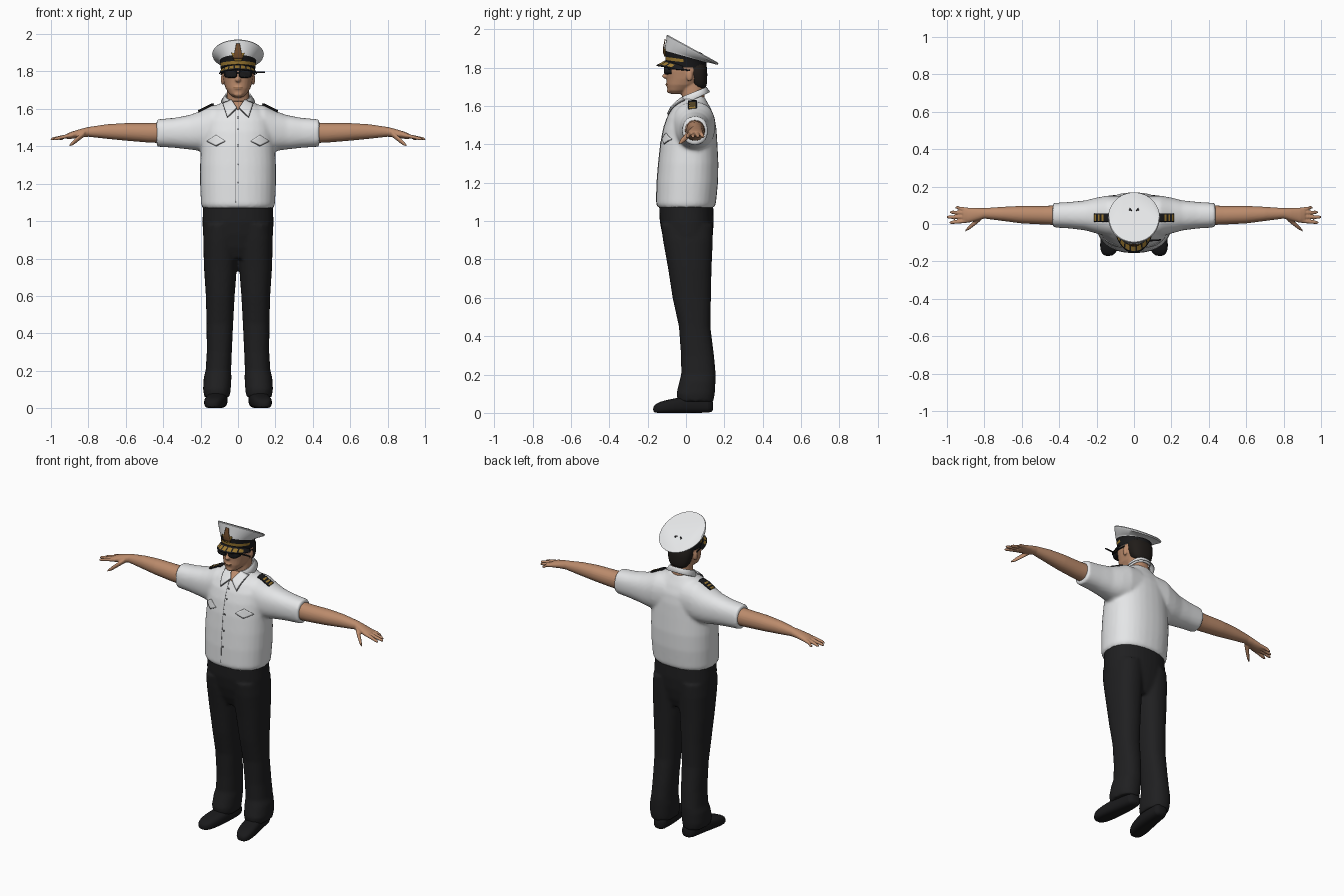
import bpy, bmesh, math
from mathutils import Vector
from mathutils.bvhtree import BVHTree

if "Cube" in bpy.data.objects:
    bpy.data.objects.remove(bpy.data.objects["Cube"])


def material(name, r, g, b):
    m = bpy.data.materials.new(name)
    m.use_nodes = True
    m.diffuse_color = (r, g, b, 1)
    bsdf = m.node_tree.nodes["Principled BSDF"]
    bsdf.inputs["Base Color"].default_value = (r, g, b, 1)
    bsdf.inputs["Roughness"].default_value = 0.7
    return m


WHITE = material("white cloth", .78, .79, .8)
CLOTH = material("black cloth", .014, .014, .015)
BLACK = material("black leather", .01, .01, .011)
SKIN = material("skin", .5, .26, .15)
HAIR = material("dark hair", .015, .012, .01)
GOLD = material("gold braid", .33, .19, .03)
BROWN = material("bronze badge", .16, .07, .025)
GREY = material("seam grey", .16, .16, .17)


def loft(bm, rings, axis="z", n=32, power=2.3, caps=True):
    """Skin rings of (position, centre u, centre v, half u, half v, tilt)."""
    loops = []
    for pos, cu, cv, ru, rv, *tilt in rings:
        loop = []
        for k in range(n):
            c, s = math.cos(2 * math.pi * k / n), math.sin(2 * math.pi * k / n)
            u = cu + ru * math.copysign(abs(c) ** (2 / power), c)
            v = cv + rv * math.copysign(abs(s) ** (2 / power), s)
            w = pos + (tilt[0] * (v - cv) if tilt else 0)
            loop.append(bm.verts.new({"x": (w, u, v), "y": (u, w, v), "z": (u, v, w)}[axis]))
        loops.append(loop)
    rows = [[bm.faces.new((a[k], a[(k + 1) % n], b[(k + 1) % n], b[k])) for k in range(n)]
            for a, b in zip(loops, loops[1:])]
    if caps:
        bm.faces.new(loops[0])
        bm.faces.new(loops[-1])
    return rows


def ball(bm, centre, size):
    made = bmesh.ops.create_uvsphere(bm, u_segments=16, v_segments=10, radius=1)["verts"]
    bmesh.ops.scale(bm, vec=size, verts=made)
    bmesh.ops.translate(bm, vec=centre, verts=made)


def finish(bm, name, mats, voxel=0, smooth=0, subdiv=0, mirror=False, thick=0):
    bmesh.ops.recalc_face_normals(bm, faces=bm.faces)
    me = bpy.data.meshes.new(name)
    bm.to_mesh(me)
    bm.free()
    for m in mats:
        me.materials.append(m)
    me.polygons.foreach_set("use_smooth", [True] * len(me.polygons))
    me.set_sharp_from_angle(angle=math.radians(45))
    ob = bpy.data.objects.new(name, me)
    bpy.context.scene.collection.objects.link(ob)
    if voxel:
        mod = ob.modifiers.new("blend", "REMESH")
        mod.mode, mod.voxel_size, mod.use_smooth_shade = "VOXEL", voxel, True
    if smooth:
        mod = ob.modifiers.new("soften", "SMOOTH")
        mod.factor, mod.iterations = .5, smooth
    if subdiv:
        mod = ob.modifiers.new("round", "SUBSURF")
        mod.levels = mod.render_levels = subdiv
    if thick:
        mod = ob.modifiers.new("thickness", "SOLIDIFY")
        mod.thickness, mod.offset = thick, 0
    if mirror:
        ob.modifiers.new("mirror", "MIRROR")
    return ob


def surface(ob):
    return BVHTree.FromObject(ob, bpy.context.evaluated_depsgraph_get())


def plate(name, tree, corners, mats, lift=.004, thick=.004, top=False, mirror=False, rule=None, n=8):
    """Lay a thin four-cornered plate over a surface, from the front or the top."""
    bm = bmesh.new()
    a, b, c, d = (Vector(p) for p in corners)
    ray = Vector((0, 0, -1)) if top else Vector((0, 1, 0))
    grid = []
    for i in range(n + 1):
        row = []
        for j in range(n + 1):
            p = a.lerp(b, i / n).lerp(d.lerp(c, i / n), j / n)
            start = Vector((p.x, p.y, 3)) if top else Vector((p.x, -1, p.y))
            hit = tree.ray_cast(start, ray)[0]
            if hit is None:
                hit = tree.find_nearest(Vector((p.x, 0, p.y)))[0]
            row.append(bm.verts.new(hit - ray * lift))
        grid.append(row)
    for i in range(n):
        for j in range(n):
            f = bm.faces.new((grid[i][j], grid[i + 1][j], grid[i + 1][j + 1], grid[i][j + 1]))
            f.material_index = rule(i, j) if rule else 0
    return finish(bm, name, mats, thick=thick, mirror=mirror)


# Shirt: body and both sleeves blended into one surface
bm = bmesh.new()
loft(bm, [(1.07, 0, 0, .19, .148), (1.09, 0, 0, .198, .156), (1.2, 0, .007, .203, .16),
          (1.3, 0, .012, .203, .157), (1.4, 0, .015, .197, .149), (1.48, 0, .02, .192, .139),
          (1.54, 0, .025, .185, .124), (1.59, 0, .028, .15, .1), (1.625, 0, .035, .1, .073),
          (1.65, 0, .045, .07, .05)])
for s in (-1, 1):
    loft(bm, [(.06 * s, .04, 1.5, .11, .125), (.14 * s, .042, 1.495, .11, .125),
              (.2 * s, .045, 1.482, .096, .107), (.26 * s, .046, 1.475, .08, .092),
              (.34 * s, .047, 1.472, .071, .08), (.435 * s, .047, 1.471, .065, .073)], "x")
shirt = finish(bm, "shirt", [WHITE], voxel=.01, smooth=5)
chest = surface(shirt)

# Trousers: hips and two legs
bm = bmesh.new()
loft(bm, [(.8, 0, .015, .12, .09), (.86, 0, .012, .17, .115), (.93, 0, .008, .188, .132),
          (1, 0, .004, .19, .141), (1.1, 0, 0, .186, .141)])
for s in (-1, 1):
    loft(bm, [(.06, .112 * s, .05, .068, .093), (.1, .113 * s, .05, .074, .1),
              (.165, .109 * s, .06, .074, .094), (.2, .105 * s, .065, .068, .09),
              (.3, .1 * s, .06, .067, .086), (.45, .097 * s, .045, .071, .082),
              (.6, .095 * s, .03, .077, .1), (.75, .094 * s, .02, .088, .113),
              (.9, .092 * s, .01, .094, .13), (.98, .09 * s, .005, .09, .135)])
finish(bm, "trousers", [CLOTH], voxel=.01, smooth=3)

# Shoes with toes turned out
bm = bmesh.new()
loft(bm, [(.142, .1, .035, .025, .025), (.13, .1, .042, .045, .042), (.03, .107, .045, .052, .046),
          (-.05, .12, .038, .057, .04), (-.12, .131, .03, .053, .034),
          (-.155, .136, .024, .04, .026), (-.172, .138, .018, .018, .014)], "y", 20, 2.8)
for v in bm.verts:
    v.co.z = max(v.co.z, .0)
finish(bm, "shoes", [BLACK], subdiv=1, mirror=True)

# Arms with palm, four fingers and thumb
bm = bmesh.new()
loft(bm, [(.38, .047, 1.472, .054, .056), (.48, .047, 1.472, .05, .052), (.6, .05, 1.477, .047, .047),
          (.7, .054, 1.479, .038, .039), (.8, .057, 1.477, .028, .026), (.84, .052, 1.47, .034, .023),
          (.89, .047, 1.459, .041, .019), (.915, .047, 1.453, .037, .014)], "x", 24, 2.1)
for y0, tip_x, tip_y in ((.076, .955, .088), (.058, .985, .063), (.038, 1.002, .037), (.018, .987, .008)):
    loft(bm, [(.88, y0, 1.46, .011, .011), (.93, (y0 + tip_y) / 2, 1.451, .0105, .0105),
              (tip_x - .012, tip_y, 1.44, .009, .009), (tip_x, tip_y, 1.437, .005, .005)], "x", 12, 2)
loft(bm, [(.82, .035, 1.468, .018, .016), (.85, .008, 1.445, .016, .016),
          (.88, -.018, 1.42, .012, .014), (.9, -.034, 1.405, .006, .006)], "x", 12, 2)
finish(bm, "arms", [SKIN], voxel=.005, smooth=2, mirror=True)

# Head, neck, nose, brow and ears
bm = bmesh.new()
loft(bm, [(1.57, 0, .045, .062, .055), (1.66, 0, .037, .06, .06), (1.76, 0, .03, .058, .06)], n=24)
loft(bm, [(1.662, 0, -.05, .025, .028), (1.68, 0, -.04, .047, .056), (1.71, 0, -.018, .066, .083),
          (1.74, 0, 0, .076, .101), (1.78, 0, 0, .083, .104), (1.83, 0, 0, .084, .103),
          (1.855, 0, 0, .076, .09)], n=28, power=2.2)
ball(bm, (0, -.105, 1.755), (.015, .02, .013))
ball(bm, (0, -.1, 1.775), (.01, .012, .028))
ball(bm, (0, -.088, 1.678), (.024, .012, .012))
ball(bm, (0, -.097, 1.712), (.024, .01, .009))
for s in (-1, 1):
    ball(bm, (.083 * s, .018, 1.758), (.009, .017, .03))
head = finish(bm, "head", [SKIN], voxel=.005, smooth=3)
plate("mouth", surface(head), [(-.024, 1.712), (.024, 1.712), (.024, 1.715), (-.024, 1.715)],
      [BROWN], .001, .002)

# Short hair at the back and sides
bm = bmesh.new()
loft(bm, [(1.688, 0, .075, .045, .025), (1.71, 0, .067, .066, .043), (1.76, 0, .057, .08, .055),
          (1.85, 0, .035, .087, .075)], n=28)
finish(bm, "hair", [HAIR], subdiv=1)

# Peaked cap: dark band, gold chin strap and tilted white crown
bm = bmesh.new()
rows = loft(bm, [(1.8, 0, 0, .091, .104, 0), (1.826, 0, 0, .093, .106, -.12),
                 (1.841, 0, 0, .095, .108, -.14), (1.857, 0, 0, .098, .111, -.28),
                 (1.864, 0, .004, .106, .115, -.33), (1.884, 0, .031, .135, .132, -.53),
                 (1.893, 0, .034, .138, .135, -.55), (1.899, 0, .034, .133, .13, -.55)], n=48, power=2)
for i, row in enumerate(rows):
    for f in row:
        front = f.calc_center_median().y < -.015
        f.material_index = 2 if i == 1 and front else 1 if i < 3 else 0
cap = finish(bm, "cap", [WHITE, BLACK, GOLD])
cap_tree = surface(cap)
plate("cap_vents", cap_tree, [(.01, .07), (.026, .074), (.022, .086), (.014, .08)],
      [BLACK], .001, .003, top=True, mirror=True)
plate("badge_wreath", cap_tree, [(-.018, 1.857), (.018, 1.857), (.036, 1.9), (-.036, 1.9)], [GOLD], .004)
plate("badge", cap_tree, [(-.026, 1.868), (.026, 1.868), (.01, 1.948), (-.01, 1.948)], [BROWN], .007)

# Visor with a broken row of gold leaves
bm = bmesh.new()
steps, grid = 36, []
for k in range(steps + 1):
    t = math.radians(-82 + 164 * k / steps)
    inner = Vector((.092 * math.sin(t), -.104 * math.cos(t), 1.8 + .037 * math.cos(t)))
    outer = Vector((.102 * math.sin(t), -.153 * math.cos(t), 1.782 + .028 * math.cos(t)))
    grid.append([bm.verts.new(inner.lerp(outer, f)) for f in (0, .25, .8, 1)])
for k in range(steps):
    for j in range(3):
        f = bm.faces.new((grid[k][j], grid[k + 1][j], grid[k + 1][j + 1], grid[k][j + 1]))
        f.material_index = int(j == 1 and k % 4 != 3 and 3 < k < steps - 4)
finish(bm, "visor", [BLACK, GOLD], thick=.005)

# Sunglasses: lenses, bridge, side arms and a thin rod on the left
bm = bmesh.new()
for s in (-1, 1):
    loft(bm, [(-.114, .035 * s, 1.787, .027, .018), (-.108, .036 * s, 1.787, .033, .023),
              (-.075, .042 * s, 1.787, .034, .021)], "y", 20, 2.8)
    loft(bm, [(-.09, .07 * s, 1.795, .005, .005), (-.04, .084 * s, 1.793, .003, .005),
              (.02, .09 * s, 1.785, .003, .004)], "y", 8)
loft(bm, [(-.03, -.11, 1.794, .004, .004), (.03, -.11, 1.794, .004, .004)], "x", 8)
loft(bm, [(.06, -.09, 1.796, .005, .005), (.145, -.085, 1.796, .004, .004)], "x", 8)
finish(bm, "sunglasses", [BLACK])

# Open collar with folded points
bm = bmesh.new()
loft(bm, [(1.645, 0, .04, .064, .063, .4), (1.668, 0, .04, .064, .063, .4),
          (1.67, 0, .04, .068, .067, .4), (1.635, 0, .042, .09, .082, .45)], caps=False)
gap = [f for f in bm.faces if f.calc_center_median().y < 0 and abs(f.calc_center_median().x) < .035]
bmesh.ops.delete(bm, geom=gap, context="FACES")
finish(bm, "collar", [WHITE], thick=.004)
plate("open_neck", chest, [(-.002, 1.595), (.002, 1.595), (.03, 1.64), (-.03, 1.64)], [SKIN], .003)
plate("collar_edges", chest, [(.004, 1.603), (.057, 1.552), (.083, 1.63), (.034, 1.645)],
      [GREY], .006, mirror=True)
plate("collar_points", chest, [(.007, 1.606), (.056, 1.558), (.08, 1.632), (.034, 1.647)],
      [WHITE], .011, .006, mirror=True)

# Front seam, buttons and pocket flaps
plate("front_seam", chest, [(-.013, 1.1), (-.011, 1.1), (-.011, 1.595), (-.013, 1.595)],
      [GREY], .0005, .002, n=24)
for z in (1.2, 1.3, 1.4, 1.49, 1.55):
    plate("button", chest, [(-.004, z), (.004, z), (.004, z + .008), (-.004, z + .008)],
          [GREY], .001, .003, n=2)
plate("pocket_flap_edges", chest, [(.068, 1.425), (.117, 1.4), (.166, 1.425), (.117, 1.44)],
      [GREY], .001, .002, mirror=True)
plate("pocket_flaps", chest, [(.068, 1.428), (.117, 1.404), (.166, 1.428), (.117, 1.46)],
      [WHITE], .003, .003, mirror=True)

# Shoulder boards with gold stripes
plate("shoulder_boards", chest, [(.13, .012), (.212, .012), (.212, .056), (.13, .056)], [BLACK, GOLD],
      .006, .009, top=True, mirror=True, rule=lambda i, j: int(i in (3, 5, 7) and 0 < j < 7), n=8)
